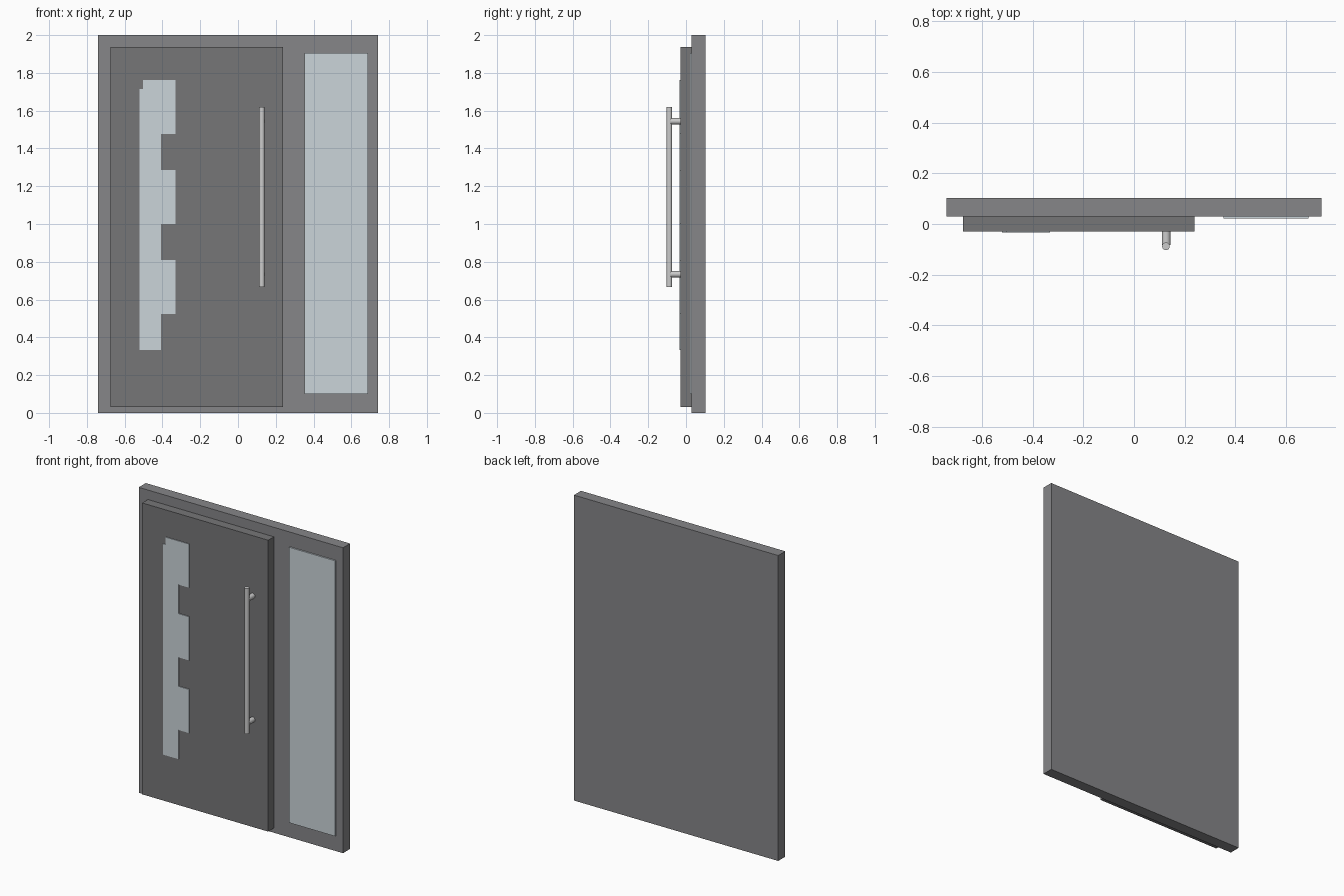
import bpy, bmesh, math
from mathutils import Matrix

if "Cube" in bpy.data.objects:
    bpy.data.objects.remove(bpy.data.objects["Cube"])


def material(name, rgb):
    m = bpy.data.materials.new(name)
    m.diffuse_color = (*rgb, 1)
    m.use_nodes = True
    m.node_tree.nodes["Principled BSDF"].inputs["Base Color"].default_value = m.diffuse_color
    return m


FRAME = material("frame_grey", (0.24, 0.24, 0.25))
LEAF = material("leaf_grey", (0.18, 0.18, 0.185))
GLASS = material("pale_glass", (0.60, 0.66, 0.70))
STEEL = material("brushed_steel", (0.58, 0.58, 0.58))


def finish(bm, name, mat):
    bmesh.ops.recalc_face_normals(bm, faces=bm.faces)
    me = bpy.data.meshes.new(name)
    bm.to_mesh(me)
    bm.free()
    me.materials.append(mat)
    ob = bpy.data.objects.new(name, me)
    bpy.context.collection.objects.link(ob)
    return ob


def slab(name, outline, y0, y1, mat):
    """Extrude an x-z outline from y0 back to y1."""
    bm = bmesh.new()
    face = bm.faces.new([bm.verts.new((x, y0, z)) for x, z in outline])
    ext = bmesh.ops.extrude_face_region(bm, geom=[face], use_keep_orig=True)
    moved = [g for g in ext["geom"] if isinstance(g, bmesh.types.BMVert)]
    bmesh.ops.translate(bm, verts=moved, vec=(0, y1 - y0, 0))
    return finish(bm, name, mat)


def rect(x0, x1, z0, z1):
    return [(x0, z0), (x1, z0), (x1, z1), (x0, z1)]


def rod(name, centre, radius, length, axis):
    bm = bmesh.new()
    turn = Matrix.Rotation(math.pi / 2, 4, "X") if axis == "Y" else Matrix()
    bmesh.ops.create_cone(bm, cap_ends=True, segments=32, radius1=radius,
                          radius2=radius, depth=length,
                          matrix=Matrix.Translation(centre) @ turn)
    ob = finish(bm, name, STEEL)
    bpy.ops.object.select_all(action="DESELECT")
    ob.select_set(True)
    bpy.context.view_layer.objects.active = ob
    bpy.ops.object.shade_smooth_by_angle(angle=math.radians(40))


# Surround and door leaf
slab("frame", rect(-0.74, 0.74, 0, 2), 0.03, 0.103, FRAME)
slab("door_leaf", rect(-0.674, 0.239, 0.03, 1.938), -0.029, 0.03, LEAF)

# Tall side window
slab("side_window", rect(0.353, 0.688, 0.10, 1.904), 0.021, 0.04, GLASS)

# Stepped door window: a strip with three panes stepping out to the right
steps = [(-0.521, 0.333), (-0.407, 0.333)]
for z in (0.524, 1.0, 1.476):
    steps += [(-0.407, z), (-0.331, z), (-0.331, z + 0.286), (-0.407, z + 0.286)]
steps[-1] = (-0.503, 1.762)
steps += [(-0.503, 1.714), (-0.521, 1.714)]
slab("door_window", steps, -0.034, -0.02, GLASS)

# Pull handle on two stand-offs
rod("handle_bar", (0.126, -0.088, 1.144), 0.015, 0.953, "Z")
for i, z in enumerate((0.734, 1.544)):
    rod(f"handle_post_{i + 1}", (0.127, -0.053, z), 0.017, 0.06, "Y")
